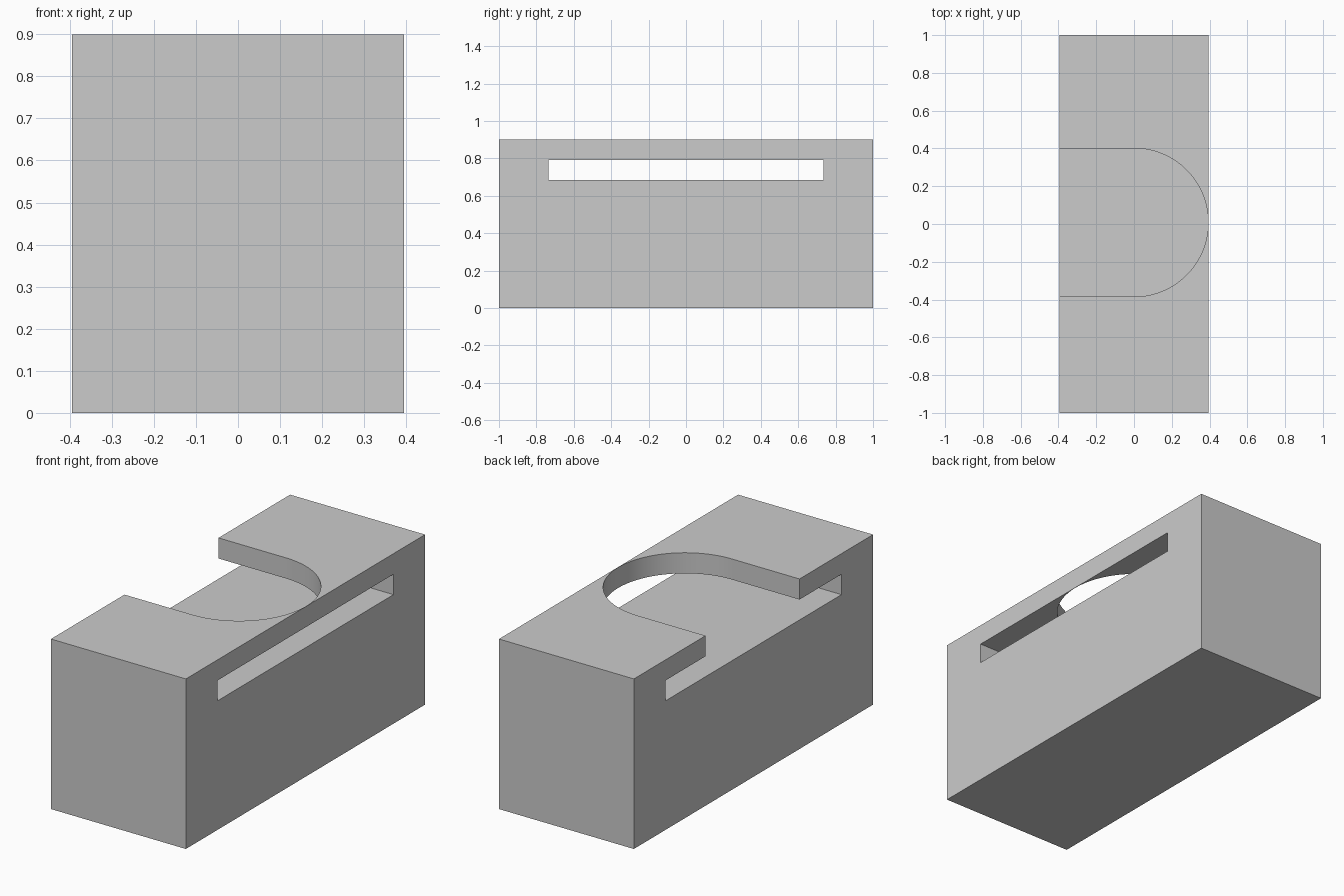
import bpy
import bmesh
import math

if "Cube" in bpy.data.objects:
    bpy.data.objects.remove(bpy.data.objects["Cube"], do_unlink=True)

HALF_WIDTH, HALF_LENGTH, HEIGHT = 0.395, 1.0, 0.9
SLOT_LOW, SLOT_HIGH = 0.683, 0.791
SLOT_HALF = 0.736
NOTCH_RADIUS, NOTCH_Y = 0.393, 0.008
OVERSHOOT = 0.2

grey = bpy.data.materials.new("plain grey")
grey.use_nodes = True
colour = (0.6, 0.6, 0.6, 1)
grey.diffuse_color = colour
grey.node_tree.nodes["Principled BSDF"].inputs["Base Color"].default_value = colour


def prism(name, outline, low, high):
    """Extrude a flat outline from one height to another."""
    bm = bmesh.new()
    base = bm.faces.new([bm.verts.new((x, y, low)) for x, y in outline])
    top = bmesh.ops.extrude_face_region(bm, geom=[base])["geom"]
    verts = [v for v in top if isinstance(v, bmesh.types.BMVert)]
    bmesh.ops.translate(bm, verts=verts, vec=(0, 0, high - low))
    bmesh.ops.recalc_face_normals(bm, faces=bm.faces)
    mesh = bpy.data.meshes.new(name)
    bm.to_mesh(mesh)
    bm.free()
    mesh.materials.append(grey)
    obj = bpy.data.objects.new(name, mesh)
    bpy.context.collection.objects.link(obj)
    return obj


def rectangle(half_x, half_y):
    return [(-half_x, -half_y), (half_x, -half_y), (half_x, half_y), (-half_x, half_y)]


# Solid block
block = prism("slotted_block", rectangle(HALF_WIDTH, HALF_LENGTH), 0, HEIGHT)

# Slot running through from side to side
slot = prism("slot_cutter", rectangle(HALF_WIDTH + OVERSHOOT, SLOT_HALF), SLOT_LOW, SLOT_HIGH)

# Round-ended notch through the roof, open on the right side
STEPS = 64
arc = [-math.pi / 2 + math.pi * i / STEPS for i in range(STEPS + 1)]
notch_outline = [(NOTCH_RADIUS * math.cos(a), NOTCH_Y + NOTCH_RADIUS * math.sin(a)) for a in arc]
open_x = -HALF_WIDTH - OVERSHOOT
notch_outline += [(open_x, NOTCH_Y + NOTCH_RADIUS), (open_x, NOTCH_Y - NOTCH_RADIUS)]
notch = prism("notch_cutter", notch_outline, (SLOT_LOW + SLOT_HIGH) / 2, HEIGHT + OVERSHOOT)

# Cut both openings, then remove the cutters
bpy.ops.object.select_all(action="DESELECT")
bpy.context.view_layer.objects.active = block
block.select_set(True)
for cutter in (slot, notch):
    cutter.hide_render = True
    cut = block.modifiers.new(cutter.name, "BOOLEAN")
    cut.operation = "DIFFERENCE"
    cut.solver = "EXACT"
    cut.object = cutter
    bpy.ops.object.modifier_apply(modifier=cut.name)
    bpy.data.objects.remove(cutter, do_unlink=True)

bpy.ops.object.shade_smooth_by_angle(angle=math.radians(30))
